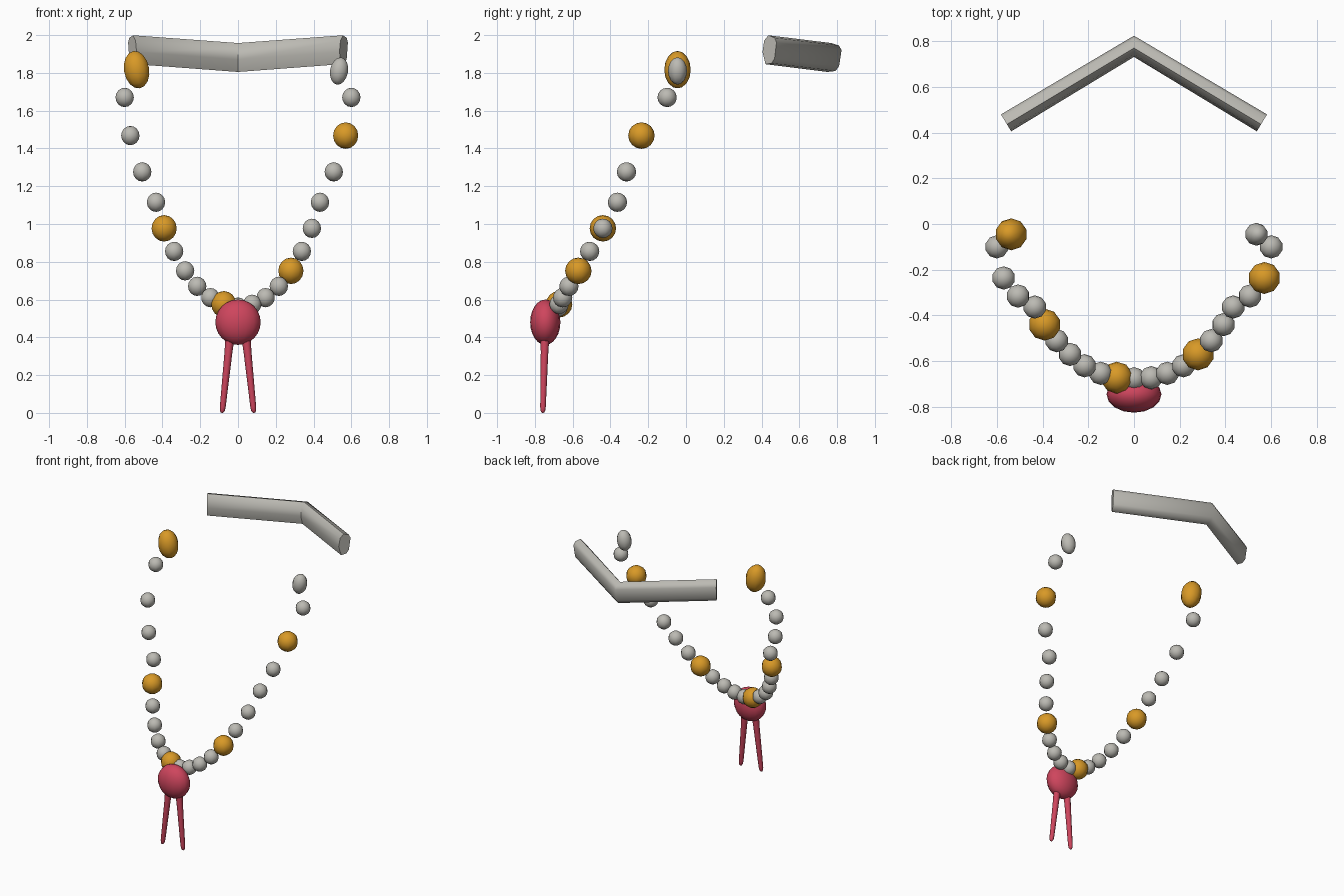
import bpy, bmesh, math
from mathutils import Vector, Matrix

if "Cube" in bpy.data.objects:
    bpy.data.objects.remove(bpy.data.objects["Cube"])


def make_material(name, rgb):
    m = bpy.data.materials.new(name)
    m.diffuse_color = (*rgb, 1)
    m.use_nodes = True
    m.node_tree.nodes["Principled BSDF"].inputs["Base Color"].default_value = m.diffuse_color
    return m


GREY = make_material("warm grey", (0.50, 0.49, 0.45))
GOLD = make_material("gold", (0.69, 0.32, 0.02))
RED = make_material("crimson", (0.62, 0.06, 0.11))


def add_object(name, bm, mat, angle):
    bmesh.ops.recalc_face_normals(bm, faces=bm.faces)
    me = bpy.data.meshes.new(name)
    bm.to_mesh(me)
    bm.free()
    me.materials.append(mat)
    ob = bpy.data.objects.new(name, me)
    bpy.context.collection.objects.link(ob)
    bpy.ops.object.select_all(action='DESELECT')
    ob.select_set(True)
    bpy.context.view_layer.objects.active = ob
    bpy.ops.object.shade_smooth_by_angle(angle=math.radians(angle))
    return ob


def ball(name, loc, radii, mat, segs=10, rings=8, tilt=0):
    bm = bmesh.new()
    bmesh.ops.create_uvsphere(bm, u_segments=segs, v_segments=rings, radius=1)
    mtx = (Matrix.Translation(loc) @ Matrix.Rotation(math.radians(tilt), 4, 'Y')
           @ Matrix.Diagonal((*radii, 1)))
    bmesh.ops.transform(bm, matrix=mtx, verts=bm.verts)
    return add_object(name, bm, mat, 60)


def loft(name, rings, mat, angle):
    """Skin a list of equal-length vertex rings and cap both ends."""
    bm = bmesh.new()
    rows = [[bm.verts.new(p) for p in r] for r in rings]
    n = len(rows[0])
    for a, b in zip(rows, rows[1:]):
        for i in range(n):
            j = (i + 1) % n
            bm.faces.new((a[i], a[j], b[j], b[i]))
    bm.faces.new(rows[0])
    bm.faces.new(rows[-1][::-1])
    return add_object(name, bm, mat, angle)


# String of beads: half the chain, from the shoulder down to the centre
chain = [(0.60, -0.10, 1.67), (0.57, -0.236, 1.468), (0.507, -0.315, 1.276),
         (0.434, -0.363, 1.115), (0.391, -0.44, 0.977), (0.338, -0.51, 0.855),
         (0.28, -0.57, 0.752), (0.216, -0.62, 0.67), (0.146, -0.653, 0.61),
         (0.075, -0.672, 0.575)]
gold_beads = {(-1, 4), (-1, 9), (1, 1), (1, 6)}
for side, label in ((-1, "left"), (1, "right")):
    for i, (x, y, z) in enumerate(chain):
        gold = (side, i) in gold_beads
        r = 0.07 if gold else 0.051
        kind = "gold_bead" if gold else "grey_bead"
        ball(f"{kind}_{label}_{i + 1}", (side * x, y, z), (r, r, r),
             GOLD if gold else GREY)
ball("grey_bead_centre", (0, -0.677, 0.56), (0.051,) * 3, GREY)

# Long end beads at the shoulders
ball("gold_end_bead", (-0.537, -0.045, 1.817), (0.07, 0.07, 0.1), GOLD, tilt=-10)
ball("grey_end_bead", (0.535, -0.045, 1.81), (0.05, 0.05, 0.073), GREY, tilt=10)

# Pendant
ball("pendant", (0, -0.745, 0.48), (0.12, 0.08, 0.12), RED, segs=16, rings=12)

# Two tapering drops with rounded tips (distance along the drop, radius)
drop_profile = [(0, 0.027), (0.30, 0.021), (0.93, 0.0155), (0.975, 0.013),
                (0.993, 0.008), (1, 0.003)]
for side, label in ((-1, "left"), (1, "right")):
    top = Vector((side * 0.036, -0.745, 0.46))
    tip = Vector((side * 0.084, -0.758, 0.0))
    rings = []
    for t, r in drop_profile:
        c = top.lerp(tip, t)
        rings.append([c + Vector((r * math.cos(a), r * math.sin(a), 0))
                      for a in (k * math.tau / 10 for k in range(10))])
    loft(f"drop_{label}", rings, RED, 60)

# Bent collar behind the neck: section as (outward, up) offsets
section = [(-0.008, 0.078), (0.03, 0.065), (0.042, 0.04), (0.03, -0.045),
           (0.012, -0.07), (-0.026, -0.075), (-0.044, -0.01), (-0.034, 0.05)]
stations = [((-0.56, 0.443, 1.921), (-0.52, 0.86)),
            ((0, 0.778, 1.88), (0, 1.08)),
            ((0.56, 0.443, 1.921), (0.52, 0.86))]
rings = [[(c[0] + u * d[0], c[1] + u * d[1], c[2] + w) for u, w in section]
         for c, d in stations]
loft("collar", rings, GREY, 55)
